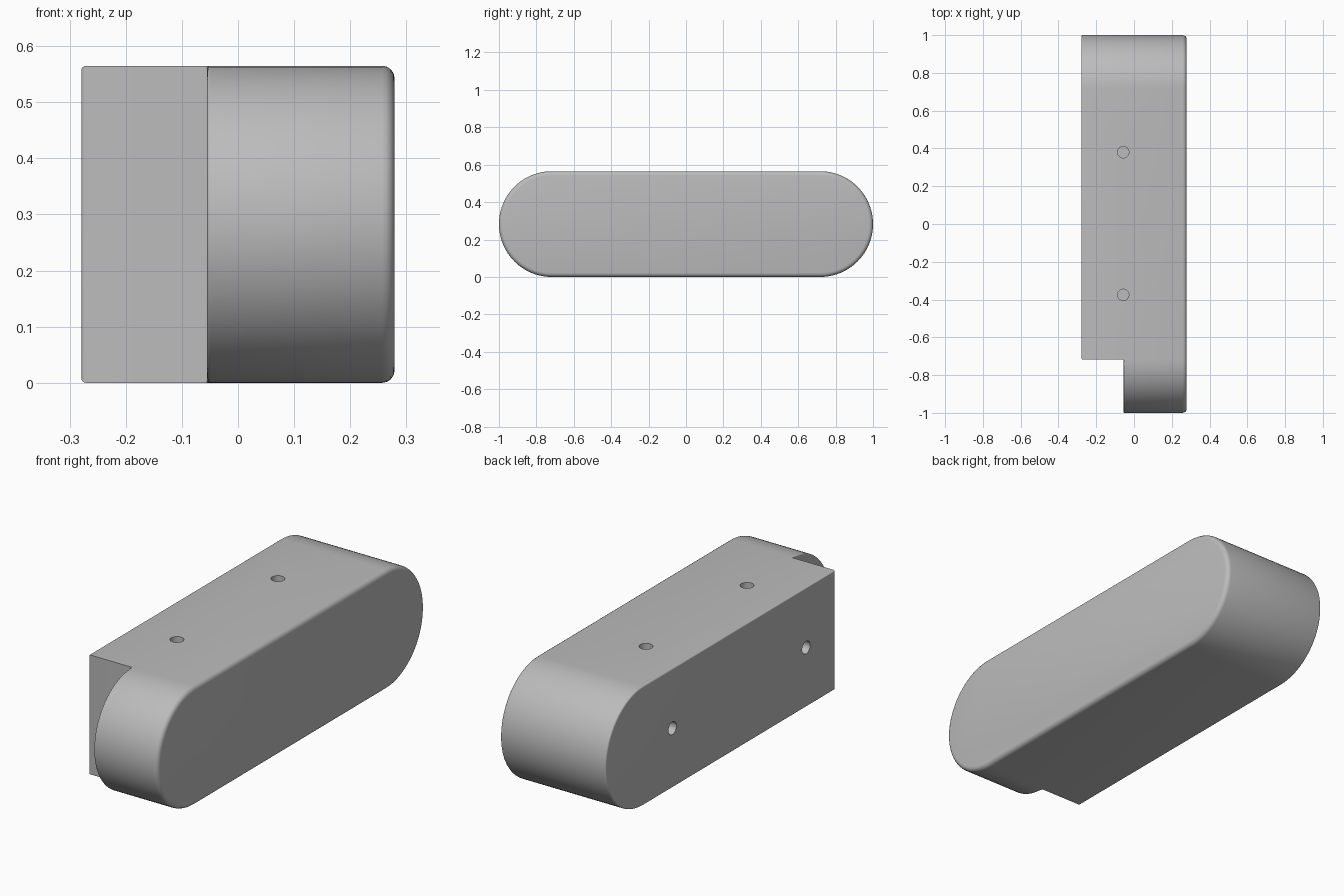
import bpy, bmesh, math
from mathutils import Matrix

cube = bpy.data.objects.get("Cube")
if cube:
    bpy.data.objects.remove(cube, do_unlink=True)

R = 0.2825            # end radius, half the height
CY = 1 - R            # centre of each round end
X_BACK, X_STEP, X_FACE = -0.279, -0.055, 0.279
SEG = 48

grey = bpy.data.materials.new("plain_grey")
grey.use_nodes = True
grey.diffuse_color = (0.5, 0.5, 0.5, 1)
grey.node_tree.nodes["Principled BSDF"].inputs["Base Color"].default_value = (0.5, 0.5, 0.5, 1)


def arc(cy, start):
    """Half circle of (y, z) points, counter-clockwise from a start angle."""
    angles = [start + math.pi * i / SEG for i in range(SEG + 1)]
    return [(cy + R * math.cos(a), R + R * math.sin(a)) for a in angles]


def add_object(name, bm):
    mesh = bpy.data.meshes.new(name)
    bm.to_mesh(mesh)
    bm.free()
    mesh.materials.append(grey)
    ob = bpy.data.objects.new(name, mesh)
    bpy.context.collection.objects.link(ob)
    return ob


def round_edges(bm, test, width):
    edges = [e for e in bm.edges if test(e) and e.calc_face_angle(0) > 0.5]
    bmesh.ops.bevel(bm, geom=edges, offset=width, segments=4, profile=0.5, affect='EDGES')


def at_x(edge, x):
    return all(abs(v.co.x - x) < 1e-4 for v in edge.verts)


# Long body with round ends, its front end notched on one side
front, rear = arc(-CY, math.pi / 2), arc(CY, -math.pi / 2)
bm = bmesh.new()
ring = lambda x, pts: [bm.verts.new((x, y, z)) for y, z in pts]
face = ring(X_FACE, front + rear)
step = ring(X_STEP, front + rear)
back = ring(X_BACK, [front[0], front[-1]] + rear)
step_cut = [step[0]] + step[SEG:]       # outline without the front arc
for a, b in ((step, face), (back, step_cut)):
    for i in range(len(a)):
        j = (i + 1) % len(a)
        bm.faces.new((a[i], a[j], b[j], b[i]))
bm.faces.new(face)
bm.faces.new(back)
bm.faces.new(step[:SEG + 1])            # half-round wall of the notch
bmesh.ops.recalc_face_normals(bm, faces=bm.faces)
round_edges(bm, lambda e: at_x(e, X_FACE), 0.022)
round_edges(bm, lambda e: at_x(e, X_BACK), 0.008)
round_edges(bm, lambda e: at_x(e, X_STEP) and
            all(v.co.y < -CY + 1e-4 for v in e.verts) and
            max(v.co.y for v in e.verts) < min(v.co.y for v in e.verts) + 0.05, 0.006)
bmesh.ops.dissolve_limit(bm, angle_limit=0.005, verts=bm.verts, edges=bm.edges)
body = add_object("body", bm)

# Blind screw holes in the top and in the mounting side
holes = [(Matrix.Translation((-0.057, y, 2 * R))) for y in (-0.375, 0.38)]
holes += [Matrix.Translation((X_BACK, y, R)) @ Matrix.Rotation(math.pi / 2, 4, 'Y') for y in (-0.5, 0.5)]
bm = bmesh.new()
for place in holes:
    bmesh.ops.create_cone(bm, cap_ends=True, segments=32, radius1=0.03, radius2=0.03,
                          depth=0.24, matrix=place)
cutter = add_object("hole_cutter", bm)
cutter.hide_render = True

cut = body.modifiers.new("holes", 'BOOLEAN')
cut.operation, cut.solver, cut.object = 'DIFFERENCE', 'EXACT', cutter
bpy.context.view_layer.objects.active = body
body.select_set(True)
bpy.ops.object.modifier_apply(modifier=cut.name)
bpy.data.objects.remove(cutter, do_unlink=True)
bpy.ops.object.shade_smooth_by_angle(angle=math.radians(30))
